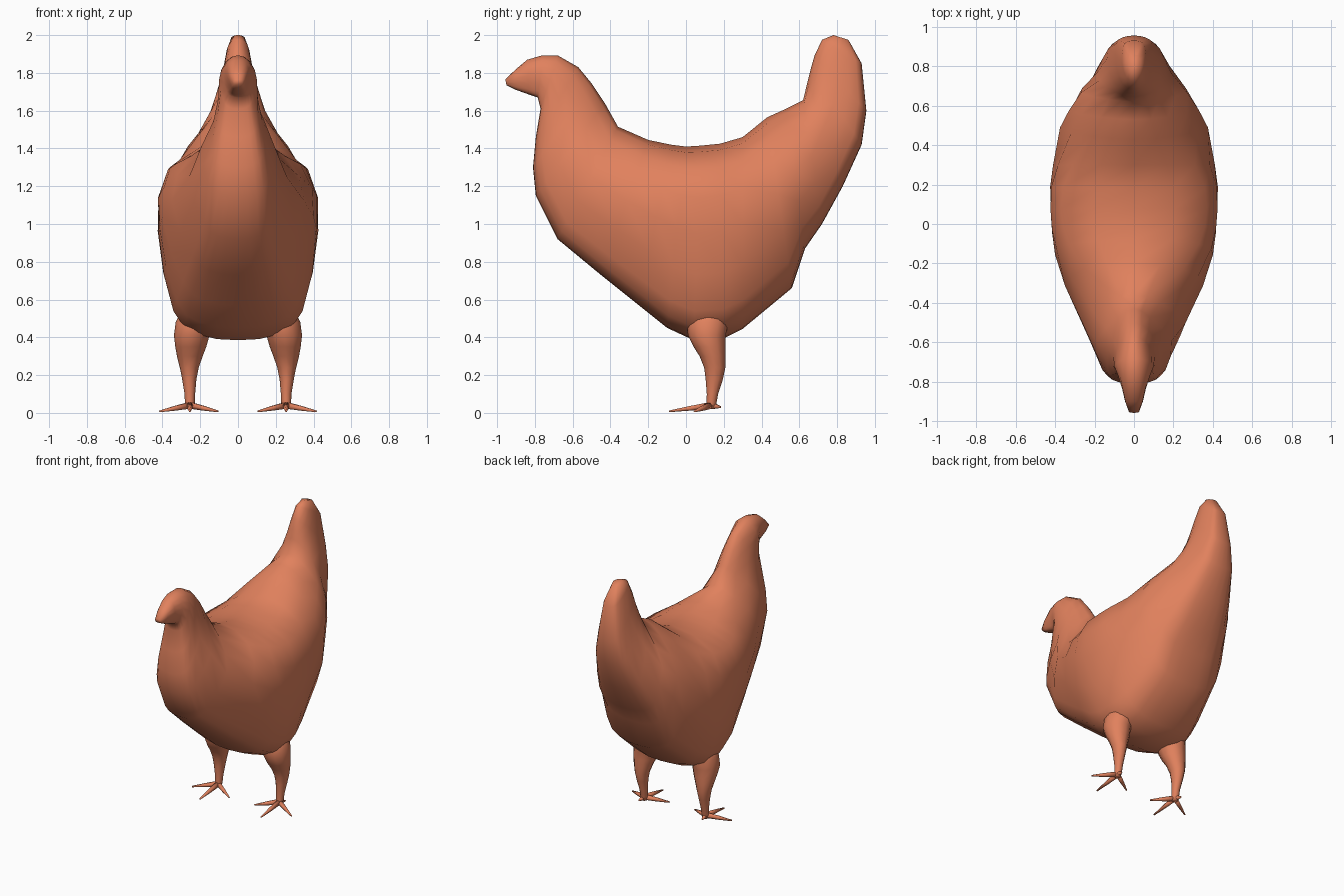
import bpy
import bmesh
from math import cos, sin, pi, radians
from mathutils import Vector

# Remove the default object
cube = bpy.data.objects.get("Cube")
if cube:
    bpy.data.objects.remove(cube, do_unlink=True)


def make_material(name, colour):
    mat = bpy.data.materials.new(name)
    mat.use_nodes = True
    mat.diffuse_color = colour
    mat.node_tree.nodes["Principled BSDF"].inputs["Base Color"].default_value = colour
    return mat


terracotta = make_material("terracotta", (0.75, 0.22, 0.11, 1))


def loft(bm, rings):
    """Skin a list of closed rings and cap both ends."""
    loops = [[bm.verts.new(p) for p in ring] for ring in rings]
    for a, b in zip(loops, loops[1:]):
        for i in range(len(a)):
            j = (i + 1) % len(a)
            bm.faces.new((a[i], a[j], b[j], b[i]))
    bm.faces.new(loops[0])
    bm.faces.new(loops[-1])


def finish(name, bm, mirrored=False):
    """Turn a bmesh into a smooth shaded object."""
    bmesh.ops.recalc_face_normals(bm, faces=bm.faces[:])
    mesh = bpy.data.meshes.new(name)
    bm.to_mesh(mesh)
    bm.free()
    mesh.materials.append(terracotta)
    obj = bpy.data.objects.new(name, mesh)
    bpy.context.collection.objects.link(obj)
    if mirrored:
        obj.modifiers.new("mirror", "MIRROR").use_mirror_merge = False
    bpy.ops.object.select_all(action="DESELECT")
    obj.select_set(True)
    bpy.context.view_layer.objects.active = obj
    bpy.ops.object.shade_smooth_by_angle(angle=radians(100))


def rounded_loop(points):
    """Add one smoothly interpolated point between each pair of a closed loop."""
    out = []
    n = len(points)
    for i, p in enumerate(points):
        q = points[(i + 1) % n]
        before, after = points[i - 1], points[(i + 2) % n]
        out += [p, (9 * (p + q) - before - after) / 16]
    return out


# Body, head and tail: one skin between an upper and a lower outline (y, z)
upper_line = [
    (-.957, 1.765), (-.9, 1.82), (-.84, 1.87), (-.76, 1.893), (-.68, 1.893),
    (-.57, 1.83), (-.5, 1.745), (-.43, 1.64), (-.36, 1.515), (-.2, 1.445),
    (-.08, 1.42), (0, 1.41), (.08, 1.415), (.18, 1.425), (.3, 1.46),
    (.43, 1.565), (.53, 1.61), (.62, 1.655), (.645, 1.76), (.66, 1.82),
    (.68, 1.89), (.72, 1.975), (.78, 2),
]
lower_line = [
    (-.95, 1.735), (-.9, 1.71), (-.83, 1.685), (-.785, 1.67), (-.77, 1.61),
    (-.795, 1.46), (-.81, 1.3), (-.795, 1.15), (-.68, .92), (-.45, .73),
    (-.25, .57), (-.1, .45), (.04, .385), (.2, .395), (.3, .445),
    (.56, .66), (.63, .87), (.72, 1), (.83, 1.2), (.93, 1.42),
    (.955, 1.6), (.93, 1.85), (.86, 1.975),
]
# Half widths near the top, the middle and the lower part of each section
half_widths = [
    (.015, .025, .02), (.035, .045, .035), (.045, .06, .045), (.055, .08, .06),
    (.065, .1, .075), (.06, .105, .1), (.075, .13, .13), (.08, .19, .16),
    (.13, .26, .18), (.25, .35, .24), (.33, .4, .29), (.36, .415, .325),
    (.37, .42, .342), (.36, .425, .342), (.31, .41, .32), (.22, .375, .28),
    (.17, .33, .26), (.13, .27, .23), (.09, .175, .18), (.075, .13, .13),
    (.06, .09, .09), (.04, .06, .055), (.02, .035, .025),
]


def body_ring(top, bottom, widths):
    top, bottom = Vector((0, *top)), Vector((0, *bottom))
    # The underside stays broad and flat
    shape = zip((.12, .45, .85, .97), (*widths, widths[-1] * .62))
    side = [top.lerp(bottom, t) + Vector((w, 0, 0)) for t, w in shape]
    other = [Vector((-p.x, p.y, p.z)) for p in reversed(side)]
    return rounded_loop([top, *side, bottom, *other])


bm = bmesh.new()
loft(bm, [body_ring(*s) for s in zip(upper_line, lower_line, half_widths)])
finish("body", bm)


# Legs: thigh tapering to the ankle, as (z, centre x, centre y, radius x, radius y)
leg_sections = [
    (.56, .21, .12, .08, .09), (.48, .23, .115, .1, .11),
    (.41, .245, .11, .094, .1), (.35, .25, .125, .082, .085),
    (.3, .255, .14, .068, .068), (.24, .258, .152, .05, .056),
    (.18, .258, .15, .038, .046), (.1, .255, .14, .028, .03),
    (.05, .255, .135, .026, .026), (.02, .255, .13, .02, .022),
]


def ellipse(z, x, y, rx, ry, sides=12):
    angles = [2 * pi * i / sides for i in range(sides)]
    return [Vector((x + rx * cos(a), y + ry * sin(a), z)) for a in angles]


bm = bmesh.new()
loft(bm, [ellipse(*s) for s in leg_sections])
finish("legs", bm, mirrored=True)


# Toes: slim tapered spikes spreading from the ankle
ankle = Vector((.255, .13, .04))
toe_tips = {
    "front_toes": (.255, -.09, .008),
    "outer_toes": (.415, .045, .008),
    "inner_toes": (.105, .045, .008),
    "rear_toes": (.265, .185, .03),
}


def toe_ring(centre, direction, radius, sides=6):
    across = direction.cross(Vector((0, 0, 1))).normalized()
    up = across.cross(direction).normalized()
    return [centre + radius * (cos(2 * pi * i / sides) * across
                               + sin(2 * pi * i / sides) * up) for i in range(sides)]


for name, tip in toe_tips.items():
    tip = Vector(tip)
    bm = bmesh.new()
    loft(bm, [toe_ring(ankle.lerp(tip, t), tip - ankle, r)
              for t, r in ((0, .02), (.5, .014), (1, .005))])
    finish(name, bm, mirrored=True)
